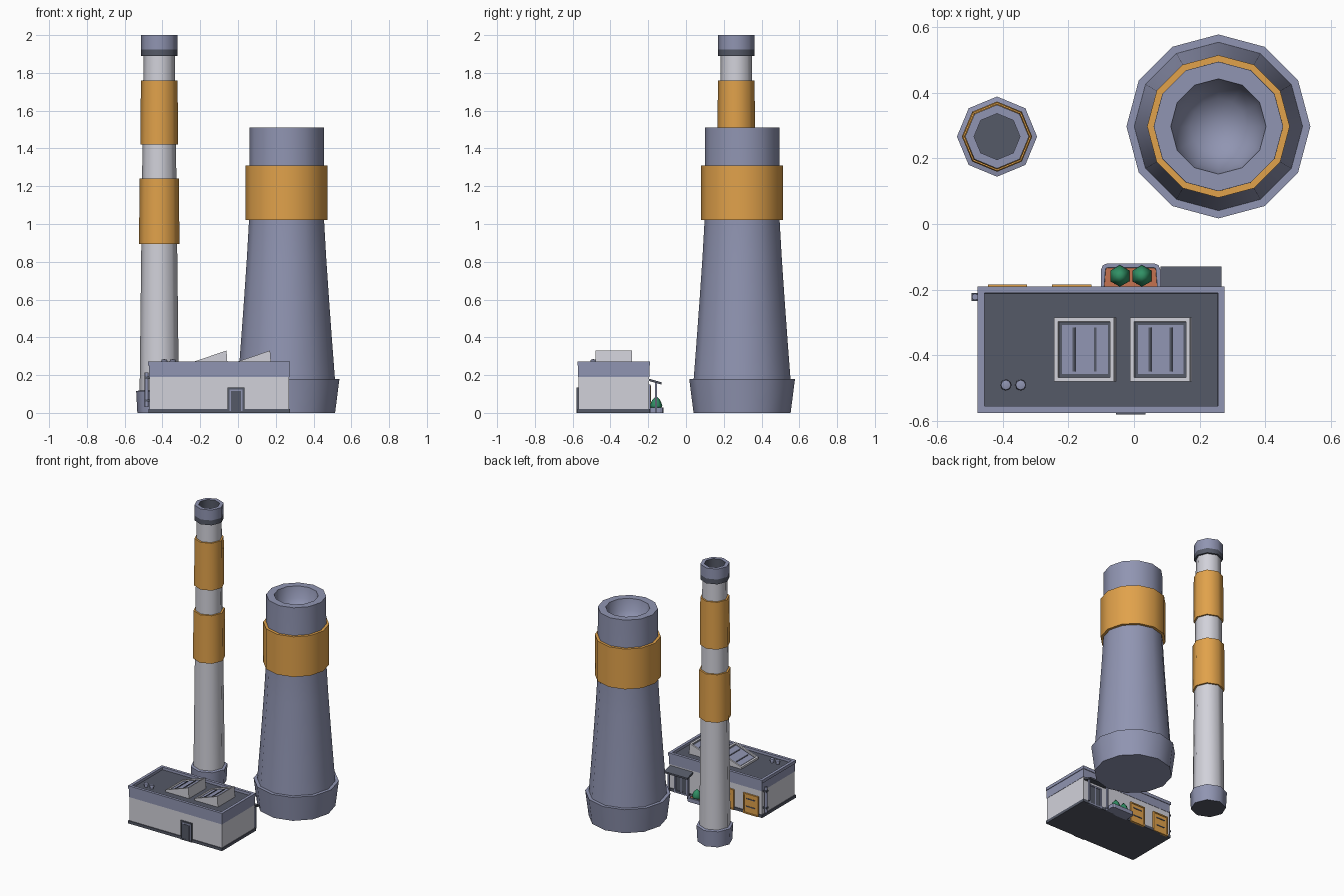
import bpy, bmesh, math
from mathutils import Matrix, Vector

old = bpy.data.objects.get("Cube")
if old:
    bpy.data.objects.remove(old, do_unlink=True)


def material(name, rgb):
    m = bpy.data.materials.new(name)
    m.use_nodes = True
    m.diffuse_color = (*rgb, 1)
    m.node_tree.nodes["Principled BSDF"].inputs["Base Color"].default_value = (*rgb, 1)
    return m


SLATE = material("slate_blue", (0.28, 0.30, 0.445))
LIGHT = material("light_grey", (0.64, 0.64, 0.70))
GOLD = material("amber", (0.75, 0.36, 0.07))
DARK = material("dark_grey", (0.09, 0.10, 0.135))
GREEN = material("leaf_green", (0.03, 0.28, 0.13))
SOIL = material("terracotta", (0.56, 0.17, 0.08))


def finish(name, bm, mats, smooth=None):
    bmesh.ops.recalc_face_normals(bm, faces=bm.faces)
    me = bpy.data.meshes.new(name)
    bm.to_mesh(me)
    bm.free()
    for m in mats:
        me.materials.append(m)
    if smooth:
        me.shade_smooth()
        me.set_sharp_from_angle(angle=math.radians(smooth))
    ob = bpy.data.objects.new(name, me)
    bpy.context.scene.collection.objects.link(ob)
    return ob


def lathe(name, x, y, sides, profile, mats, rule=None, phase=0, smooth=50):
    """Spin a (radius, height) profile; rule(segment) picks the material."""
    bm = bmesh.new()
    rings = []
    for r, z in profile:
        angles = [phase + math.tau * i / sides for i in range(sides)]
        rings.append([bm.verts.new((x + r * math.cos(a), y + r * math.sin(a), z)) for a in angles])
    for s, (low, high) in enumerate(zip(rings, rings[1:])):
        for i in range(sides):
            j = (i + 1) % sides
            f = bm.faces.new((low[i], low[j], high[j], high[i]))
            f.material_index = rule(s) if rule else 0
    bmesh.ops.remove_doubles(bm, verts=bm.verts, dist=1e-5)
    return finish(name, bm, mats, smooth)


def block(x, y, z):
    """New bmesh box from (low, high) ranges."""
    bm = bmesh.new()
    size = [b - a for a, b in (x, y, z)]
    mid = [(a + b) / 2 for a, b in (x, y, z)]
    bmesh.ops.create_cube(bm, matrix=Matrix.Translation(mid) @ Matrix.Diagonal((*size, 1)))
    return bm


def box(name, x, y, z, mat):
    return finish(name, block(x, y, z), [mat])


def face_towards(bm, direction):
    return max(bm.faces, key=lambda f: f.normal.dot(Vector(direction)))


def inset(bm, face, width, depth=0.0, index=0):
    bmesh.ops.inset_individual(bm, faces=[face], thickness=width, depth=depth)
    face.material_index = index


# Cooling tower
TX, TY = 0.257, 0.297
lathe("tower_base", TX, TY, 12, [(0, 0), (0.257, 0), (0.28, 0.18), (0.25, 0.18)], [SLATE])
lathe("tower_body", TX, TY, 12,
      [(0.257, 0.17), (0.241, 0.38), (0.225, 0.6), (0.21, 0.82), (0.198, 1.03),
       (0.197, 1.51), (0.145, 1.51), (0.13, 1.43), (0.085, 1.37), (0, 1.34)], [SLATE])
lathe("tower_band", TX, TY, 12, [(0.19, 1.02), (0.217, 1.02), (0.217, 1.31), (0.19, 1.31)], [GOLD])

# Chimney stack
CX, CY = -0.417, 0.266
lathe("chimney_base", CX, CY, 8, [(0, 0), (0.116, 0), (0.122, 0.115), (0.1, 0.12)],
      [SLATE, DARK], lambda s: int(s == 0))
lathe("chimney_shaft", CX, CY, 8, [(0.104, 0.11), (0.083, 1.9)], [LIGHT])
for name, r, low, high in (("lower_band", 0.107, 0.895, 1.24), ("upper_band", 0.1, 1.42, 1.76)):
    lathe("chimney_" + name, CX, CY, 8,
          [(0.08, low), (r, low), (r - 0.003, high), (0.08, high)], [GOLD])
lathe("chimney_cap", CX, CY, 8,
      [(0.08, 1.89), (0.097, 1.89), (0.097, 1.925), (0.097, 2.0), (0.07, 2.0), (0.07, 1.9), (0, 1.9)],
      [SLATE, DARK], lambda s: int(s not in (2, 3)))

# Building shell
box("plinth", (-0.475, 0.275), (-0.575, -0.19), (0, 0.02), DARK)
box("walls", (-0.468, 0.27), (-0.569, -0.196), (0.015, 0.19), LIGHT)
box("wall_band", (-0.47, 0.272), (-0.571, -0.194), (0.19, 0.25), SLATE)
bm = block((-0.476, 0.276), (-0.575, -0.19), (0.25, 0.272))
roof = face_towards(bm, (0, 0, 1))
inset(bm, roof, 0.029)
inset(bm, roof, 0.001, -0.018, 1)
finish("parapet_roof", bm, [SLATE, DARK])

# Sloped skylights with barred panes
for side, x0 in (("right", -0.243), ("left", -0.012)):
    x1, low, high = x0 + 0.188, 0.268, 0.33
    bm = block((x0, x1), (-0.48, -0.285), (0.25, low))
    for v in bm.verts:
        if v.co.z > 0.26 and v.co.x > x0 + 0.1:
            v.co.z = high
            v.co.x -= 0.006
    bm.normal_update()
    pane = face_towards(bm, (0, 0, 1))
    inset(bm, pane, 0.017)
    inset(bm, pane, 0.002, -0.008, 1)
    inset(bm, pane, 0.013, 0, 2)
    centre = pane.calc_center_median()
    slope = math.atan2(high - low, x1 - 0.006 - x0)
    finish(side + "_skylight", bm, [LIGHT, DARK, SLATE])
    for n, offset in enumerate((-0.034, 0.034)):
        bar = block((offset - 0.004, offset + 0.004), (-0.067, 0.067), (-0.002, 0.004))
        bmesh.ops.transform(bar, verts=bar.verts,
                            matrix=Matrix.Translation(centre) @ Matrix.Rotation(-slope, 4, "Y"))
        finish(f"{side}_skylight_bar_{n + 1}", bar, [DARK])

# Roof vents
for n, x in enumerate((-0.39, -0.345)):
    lathe(f"roof_vent_{n + 1}", x, -0.49, 8,
          [(0.012, 0.25), (0.012, 0.268), (0.017, 0.27), (0.015, 0.281), (0, 0.285)], [SLATE])


def door(name, x, y, z, direction, mats, rim):
    """Panel door with a frame and a recessed leaf."""
    bm = block(x, y, z)
    leaf = face_towards(bm, direction)
    inset(bm, leaf, rim)
    inset(bm, leaf, 0.001, -0.004, 1)
    return finish(name, bm, mats)


# Front door
door("front_door", (-0.055, 0.035), (-0.58, -0.565), (0, 0.135), (0, -1, 0), [DARK, SLATE], 0.014)
box("front_door_leaf", (-0.036, 0.016), (-0.579, -0.57), (0.01, 0.115), DARK)

# Rear loading shutters with slats and a handle
for n, x in enumerate((-0.385, -0.19)):
    door(f"shutter_{n + 1}", (x - 0.06, x + 0.06), (-0.2, -0.184), (0, 0.145), (0, 1, 0), [GOLD, GOLD], 0.012)
    for z in (0.05, 0.105):
        box(f"shutter_{n + 1}_slot", (x - 0.035, x + 0.035), (-0.19, -0.185), (z, z + 0.007), DARK)

# Rear entrance with canopy and posts
door("rear_door", (0.12, 0.225), (-0.2, -0.187), (0, 0.15), (0, 1, 0), [SLATE, DARK], 0.014)
box("rear_door_divider", (0.168, 0.177), (-0.195, -0.188), (0.01, 0.14), SLATE)
bm = block((0.08, 0.266), (-0.2, -0.13), (0.17, 0.182))
for v in bm.verts:
    if v.co.y > -0.15:
        v.co.z -= 0.02
finish("canopy", bm, [DARK])
for n, x in enumerate((0.095, 0.25)):
    box(f"canopy_post_{n + 1}", (x - 0.006, x + 0.006), (-0.165, -0.153), (0, 0.165), SLATE)

# Planter and shrubs
bm = block((-0.1, 0.08), (-0.2, -0.12), (0, 0.028))
corners = [e for e in bm.edges if all(v.co.y > -0.15 for v in e.verts)
           and abs(e.verts[0].co.z - e.verts[1].co.z) > 0.01]
bmesh.ops.bevel(bm, geom=corners, offset=0.018, segments=2, affect="EDGES", profile=0.5)
bm.normal_update()
top = face_towards(bm, (0, 0, 1))
inset(bm, top, 0.013)
inset(bm, top, 0.001, -0.006, 1)
finish("planter", bm, [SLATE, SOIL])
for n, x in enumerate((-0.043, 0.024)):
    lathe(f"shrub_{n + 1}", x, -0.158, 6,
          [(0, 0.018), (0.026, 0.022), (0.033, 0.04), (0.021, 0.068), (0, 0.09)],
          [GREEN], phase=math.pi / 6, smooth=70)

# Downpipe on the side wall
lathe("downpipe", -0.484, -0.222, 8, [(0, 0.03), (0.01, 0.03), (0.01, 0.215), (0, 0.215)], [SLATE])
for n, z in enumerate((0.06, 0.18)):
    box(f"downpipe_bracket_{n + 1}", (-0.495, -0.465), (-0.234, -0.21), (z, z + 0.012), DARK)
